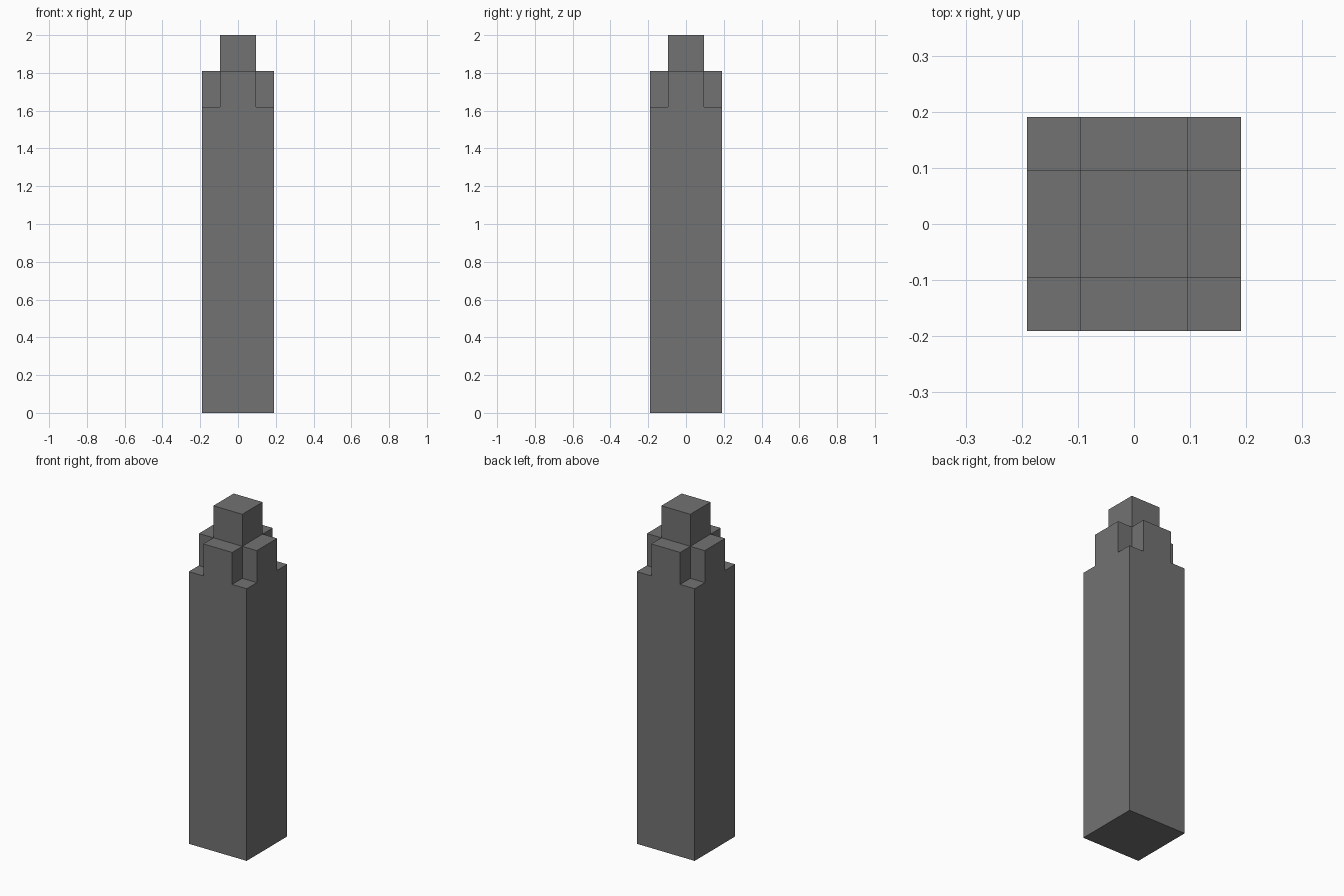
import bpy, bmesh
from mathutils import Vector

if "Cube" in bpy.data.objects:
    bpy.data.objects.remove(bpy.data.objects["Cube"])

U = 2 / 21            # module: half width of the top block
H = 2 * U             # half width of the shaft
BODY = 17 * U         # shaft height (1.62)

bm = bmesh.new()

# Shaft
bmesh.ops.create_cube(bm, size=1)
bmesh.ops.scale(bm, vec=(2 * H, 2 * H, BODY), verts=bm.verts)
bmesh.ops.translate(bm, vec=(0, 0, BODY / 2), verts=bm.verts)


def top_faces(z):
    return [f for f in bm.faces if f.normal.z > 0.9 and abs(f.calc_center_median().z - z) < 1e-4]


def raise_faces(faces):
    res = bmesh.ops.extrude_face_region(bm, geom=faces)
    verts = [g for g in res["geom"] if isinstance(g, bmesh.types.BMVert)]
    bmesh.ops.translate(bm, vec=(0, 0, 2 * U), verts=verts)
    bm.normal_update()


# Cut the top of the shaft into nine cells
bm.normal_update()
for axis in (Vector((1, 0, 0)), Vector((0, 1, 0))):
    for s in (-U, U):
        faces = top_faces(BODY)
        geom = set(faces)
        for f in faces:
            geom.update(f.edges)
            geom.update(f.verts)
        bmesh.ops.bisect_plane(bm, geom=list(geom), plane_co=axis * s, plane_no=axis)
        bm.normal_update()

# Cross-shaped tier, leaving notched corners
raise_faces([f for f in top_faces(BODY)
             if min(abs(f.calc_center_median().x), abs(f.calc_center_median().y)) < U / 2])

# Top block
raise_faces([f for f in top_faces(BODY + 2 * U)
             if f.calc_center_median().xy.length < U / 2])

# Merge flush side faces
bmesh.ops.dissolve_limit(bm, angle_limit=0.01, verts=bm.verts, edges=bm.edges)
bmesh.ops.recalc_face_normals(bm, faces=bm.faces)

mesh = bpy.data.meshes.new("stepped_pillar")
bm.to_mesh(mesh)
bm.free()
mat = bpy.data.materials.new("dark grey stone")
mat.diffuse_color = (0.17, 0.17, 0.17, 1)
mat.use_nodes = True
mat.node_tree.nodes["Principled BSDF"].inputs["Base Color"].default_value = mat.diffuse_color
mesh.materials.append(mat)
obj = bpy.data.objects.new("stepped_pillar", mesh)
bpy.context.collection.objects.link(obj)
